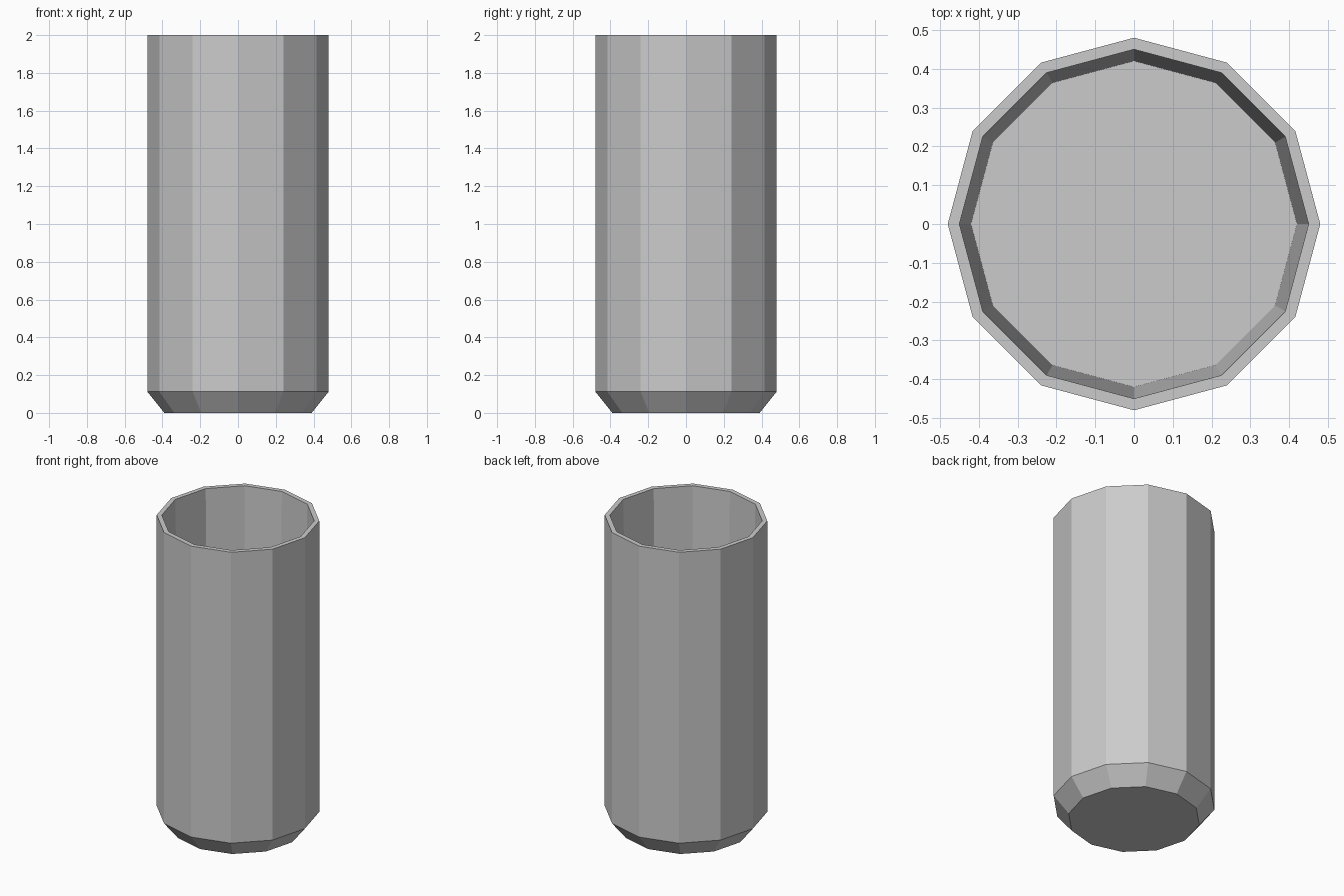
import bpy, bmesh
from math import cos, sin, tau

if "Cube" in bpy.data.objects:
    bpy.data.objects.remove(bpy.data.objects["Cube"])

SIDES = 12
# (radius, height) from outer base, up over the rim, down to the inner floor
PROFILE = [(0.39, 0.0), (0.48, 0.112), (0.48, 2.0), (0.45, 2.0), (0.42, 0.11)]

bm = bmesh.new()
rings = [[bm.verts.new((r * cos(tau * i / SIDES), r * sin(tau * i / SIDES), z))
          for i in range(SIDES)] for r, z in PROFILE]

# walls, chamfer and rim
for a, b in zip(rings, rings[1:]):
    for i in range(SIDES):
        j = (i + 1) % SIDES
        bm.faces.new((a[i], a[j], b[j], b[i]))

# underside and inner floor
bm.faces.new(rings[0][::-1])
bm.faces.new(rings[-1])
bmesh.ops.recalc_face_normals(bm, faces=bm.faces)

mesh = bpy.data.meshes.new("tumbler")
bm.to_mesh(mesh)
bm.free()
bpy.context.collection.objects.link(bpy.data.objects.new("tumbler", mesh))
